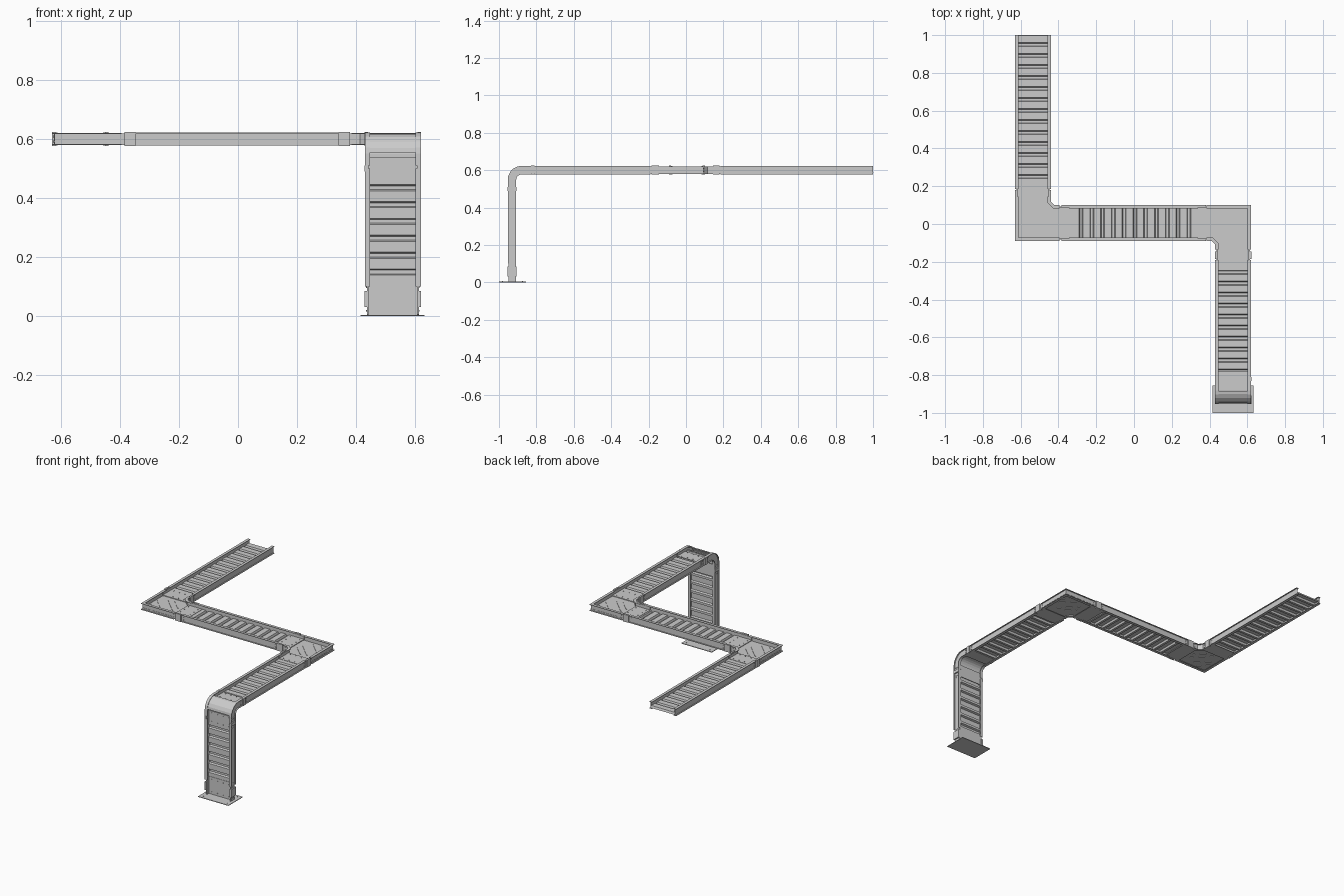
import bpy, bmesh, math
from mathutils import Vector as V

if "Cube" in bpy.data.objects:
    bpy.data.objects.remove(bpy.data.objects["Cube"])

X, Y, Z = V((1, 0, 0)), V((0, 1, 0)), V((0, 0, 1))
H, W, T = 0.045, 0.19, 0.003      # tray height, width, sheet thickness
Z0 = 0.578                        # underside of the horizontal run


def finish(bm, name):
    bmesh.ops.recalc_face_normals(bm, faces=bm.faces)
    me = bpy.data.meshes.new(name)
    bm.to_mesh(me)
    bm.free()
    ob = bpy.data.objects.new(name, me)
    bpy.context.collection.objects.link(ob)
    return ob


def sweep(bm, path, axis, profile):
    """Mitred sweep; profile = (along fixed axis, along path normal)."""
    path = [V(p) for p in path]
    dirs = [(b - a).normalized() for a, b in zip(path, path[1:])]
    rings = []
    for i, p in enumerate(path):
        n0 = axis.cross(dirs[max(i - 1, 0)])
        n1 = axis.cross(dirs[min(i, len(dirs) - 1)])
        n = (n0 + n1) / (1 + n0.dot(n1))
        rings.append([bm.verts.new(p + axis * a + n * b) for a, b in profile])
    k = len(profile)
    for r, s in zip(rings, rings[1:]):
        for j in range(k):
            bm.faces.new((r[j], r[(j + 1) % k], s[(j + 1) % k], s[j]))
    bm.faces.new(rings[0])
    bm.faces.new(rings[-1])


def rect(a0, a1, b0, b1):
    return [(a0, b0), (a1, b0), (a1, b1), (a0, b1)]


def rail(c, h0=0.0, h1=H, half=0.009):
    """I-beam side rail section as (lateral, height)."""
    w, t = T / 2, T
    return [(c - half, h0), (c + half, h0), (c + half, h0 + t), (c + w, h0 + t),
            (c + w, h1 - t), (c + half, h1 - t), (c + half, h1), (c - half, h1),
            (c - half, h1 - t), (c - w, h1 - t), (c - w, h0 + t), (c - half, h0 + t)]


def tray(name, start, d, up, length):
    """Straight tray: two rails and a corrugated floor."""
    side = d.cross(up)
    bm = bmesh.new()
    for s in (-1, 1):
        sweep(bm, [start, start + d * length], side, rail(s * 0.086))
    finish(bm, name + "_rails")
    bm = bmesh.new()
    n = round(length / 0.057)
    p = length / n
    pts = []
    for i in range(n):
        for f, h in ((0, 0.006), (0.26, 0.006), (0.34, 0.018), (0.92, 0.018)):
            pts.append(start + d * (i + f) * p + up * h)
    pts.append(start + d * length + up * 0.006)
    sweep(bm, pts, side, rect(-0.085, 0.085, 0, 0.002))
    finish(bm, name + "_corrugated_floor")


def bolt(bm, p, axis, r=0.0028, h=0.003):
    a = axis.orthogonal().normalized()
    sweep(bm, [p, p + axis * h], a,
          [(r * math.cos(t), r * math.sin(t)) for t in [i * math.pi / 3 for i in range(6)]])


def splice(name, start, d, up, length):
    """U-shaped joint piece with bolts, bridging two trays."""
    side = d.cross(up)
    bm = bmesh.new()
    end = start + d * length
    sweep(bm, [start, end], side, rect(-0.083, 0.083, 0.018, 0.022))
    sweep(bm, [start, end], side, rect(-0.083, 0.083, 0.002, 0.005))
    for s in (-1, 1):
        sweep(bm, [start, end], side, rect(s * 0.085 - 0.003, s * 0.085 + 0.003, 0.004, 0.041))
        sweep(bm, [start + d * 0.03, end - d * 0.03], side,
              rect(s * 0.09 - 0.006, s * 0.09 + 0.006, -0.001, H + 0.001))
    for f in (0.15, 0.85):
        q = start + d * length * f
        for a in (-0.06, -0.02, 0.02, 0.06):
            bolt(bm, q + side * a + up * 0.022, up)
        for s in (-1, 1):
            for h in (0.014, 0.031):
                bolt(bm, q + side * s * 0.088 + up * h, side * s)
    finish(bm, name)


def corner(name, ox, oy, s):
    """Flat right-angle turn, (ox, oy) is the outer corner."""
    P = lambda x, y, h=0.0: V((ox + s * x, oy + s * y, Z0 + h))
    L = 0.235
    swap = [(h, c) for c, h in rail(0, 0.002, H - 0.002)]
    bm = bmesh.new()
    sweep(bm, [P(L, .009), P(.009, .009), P(.009, L)], Z, swap)
    sweep(bm, [P(L, .181), P(.205, .181), P(.181, .205), P(.181, L)], Z, swap)
    finish(bm, name + "_rails")
    # floor plate with a cut inner corner
    bm = bmesh.new()
    poly = [(.006, .006), (L, .006), (L, .181), (.205, .181), (.181, .205), (.181, L), (.006, L)]
    sweep(bm, [P(0, 0, .012), P(0, 0, .015)], X, [(s * x, -s * y) for x, y in poly])
    # raised diagonal ribs
    for c, r in ((0.05, 0.03), (0.08, 0.052), (0.125, 0.05), (0.15, 0.035)):
        sweep(bm, [P(c - r, c + r, .014), P(c + r, c - r, .014)], Z, rect(-0.004, 0.004, -0.003, 0.003))
    finish(bm, name + "_floor")


# horizontal run
tray("rear_tray", V((-0.535, 0.185, Z0)), Y, Z, 0.815)
tray("middle_tray", V((-0.345, 0.005, Z0)), X, Z, 0.685)
tray("front_tray", V((0.525, -0.19, Z0)), -Y, Z, 0.64)
corner("left_corner", -0.63, -0.09, 1)
corner("right_corner", 0.62, 0.10, -1)
splice("rear_splice", V((-0.535, 0.115, Z0)), Y, Z, 0.095)
splice("middle_left_splice", V((-0.415, 0.005, Z0)), X, Z, 0.10)
splice("middle_right_splice", V((0.31, 0.005, Z0)), X, Z, 0.10)
splice("front_splice", V((0.525, -0.115, Z0)), -Y, Z, 0.10)

# downward bend
cy, cz, r = -0.878, Z0 - 0.03, 0.03
arc = [V((0.525, -0.825, Z0))]
for i in range(6):
    a = math.pi / 2 * (1 + i / 5)
    arc.append(V((0.525, cy + r * math.cos(a), cz + r * math.sin(a))))
arc.append(V((0.525, cy - r, 0.51)))
bm = bmesh.new()
for s in (-1, 1):
    sweep(bm, arc, -X, rail(s * 0.086))
sweep(bm, arc, -X, rect(-0.085, 0.085, 0.012, 0.015))
for h in (0.018, 0.04):
    sweep(bm, arc[1:-1], -X, rect(-0.085, 0.085, h, h + 0.002))
finish(bm, "downward_bend")
splice("bend_top_splice", V((0.525, -0.78, Z0)), -Y, Z, 0.08)

# vertical run and foot
yb = cy - r
tray("vertical_tray", V((0.525, yb, 0.50)), -Z, -Y, 0.40)
splice("bend_lower_splice", V((0.525, yb, 0.54)), -Z, -Y, 0.08)
splice("foot_splice", V((0.525, yb, 0.115)), -Z, -Y, 0.113)
bm = bmesh.new()
sweep(bm, [V((0.415, 0, 0)), V((0.632, 0, 0))], Y, rect(-1.0, -0.855, -0.004, 0))
for x in (0.44, 0.61):
    for y in (-0.98, -0.875):
        bolt(bm, V((x, y, 0.004)), Z)
base = finish(bm, "base_plate")
base.location.z = 0.0 - min(v.co.z for v in base.data.vertices)
